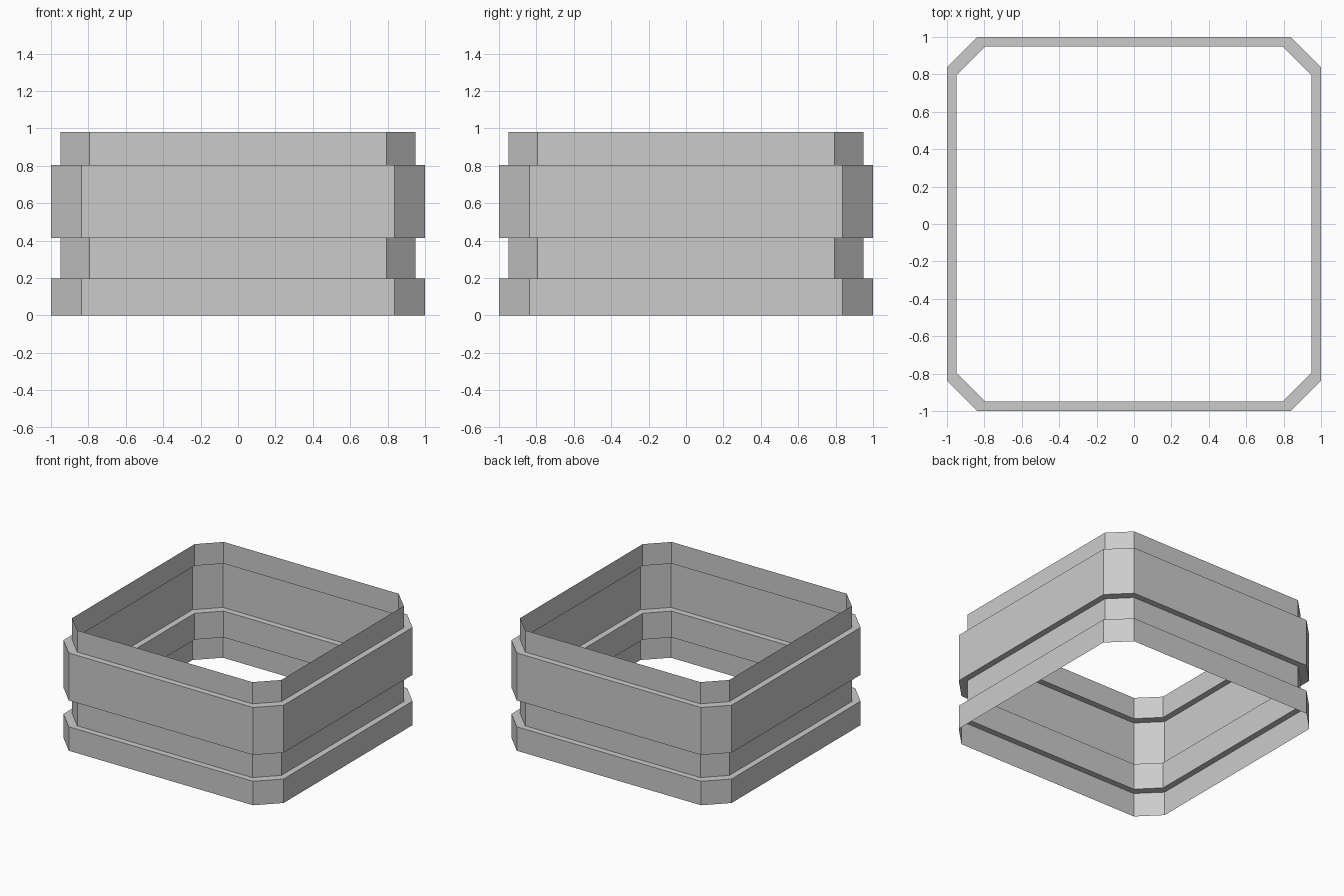
import bpy
import bmesh

if "Cube" in bpy.data.objects:
    bpy.data.objects.remove(bpy.data.objects["Cube"])

# Chamfered-square outline, anticlockwise from above
HALF, FLAT = 1.0, 0.837
OUTLINE = [(HALF, -FLAT), (HALF, FLAT), (FLAT, HALF), (-FLAT, HALF),
           (-HALF, FLAT), (-HALF, -FLAT), (-FLAT, -HALF), (FLAT, -HALF)]

# Stepped wall profile from bottom to top: (scale of outline, height)
PROFILE = [(1.0, 0.0), (1.0, 0.197), (0.95, 0.197), (0.95, 0.413),
           (1.0, 0.413), (1.0, 0.803), (0.95, 0.803), (0.95, 0.981)]


def stepped_wall(name, outline, profile):
    """Open thin shell made by stacking scaled copies of the outline."""
    bm = bmesh.new()
    rings = [[bm.verts.new((x * s, y * s, z)) for x, y in outline]
             for s, z in profile]
    n = len(outline)
    for low, high in zip(rings, rings[1:]):
        for i in range(n):
            j = (i + 1) % n
            bm.faces.new((low[i], low[j], high[j], high[i]))
    mesh = bpy.data.meshes.new(name)
    bm.to_mesh(mesh)
    bm.free()
    obj = bpy.data.objects.new(name, mesh)
    bpy.context.collection.objects.link(obj)
    return obj


# Single-sheet wall, open at top and bottom
stepped_wall("stepped_wall_ring", OUTLINE, PROFILE)
